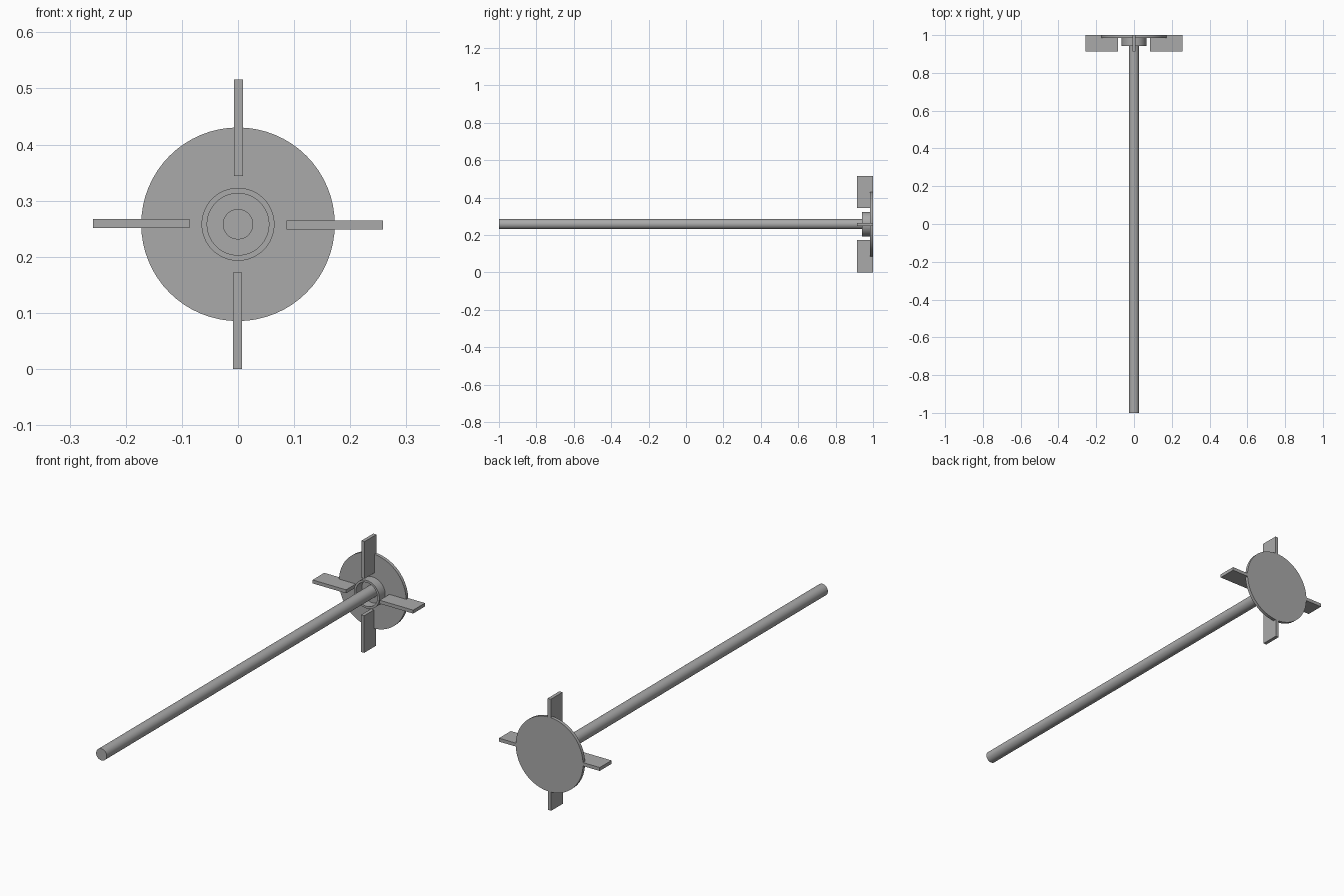
import bpy, bmesh, math
from mathutils import Matrix, Vector

cube = bpy.data.objects.get("Cube")
if cube:
    bpy.data.objects.remove(cube, do_unlink=True)

AXIS_Z = 0.258      # height of the shaft axis
BACK = 1.0          # rear face of the rotor
DISC_FRONT = 0.985

steel = bpy.data.materials.new("grey_steel")
steel.use_nodes = True
color = (0.4, 0.4, 0.4, 1)
steel.diffuse_color = color
steel.node_tree.nodes["Principled BSDF"].inputs["Base Color"].default_value = color


def finish(name, bm, smooth=False):
    bmesh.ops.recalc_face_normals(bm, faces=bm.faces)
    mesh = bpy.data.meshes.new(name)
    bm.to_mesh(mesh)
    bm.free()
    mesh.materials.append(steel)
    ob = bpy.data.objects.new(name, mesh)
    ob.location.z = AXIS_Z
    bpy.context.collection.objects.link(ob)
    if smooth:
        bpy.ops.object.select_all(action='DESELECT')
        ob.select_set(True)
        bpy.context.view_layer.objects.active = ob
        bpy.ops.object.shade_smooth_by_angle(angle=math.radians(30))
    return ob


def lathe(name, profile, sides=64):
    """Revolve (radius, y) points about the shaft axis."""
    bm = bmesh.new()
    verts = [bm.verts.new((r, y, 0)) for r, y in profile]
    edges = [bm.edges.new(pair) for pair in zip(verts, verts[1:])]
    bmesh.ops.spin(bm, geom=verts + edges, cent=(0, 0, 0), axis=(0, 1, 0),
                   angle=math.tau, steps=sides, use_duplicate=False)
    bmesh.ops.remove_doubles(bm, verts=bm.verts, dist=1e-5)
    return finish(name, bm, smooth=True)


def rod(name, radius, y0, y1):
    return lathe(name, [(0, y0), (radius, y0), (radius, y1), (0, y1)])


# Long shaft and back disc
rod("shaft", 0.027, -1.0, DISC_FRONT)
rod("disc", 0.1725, DISC_FRONT, BACK)

# Hollow collar around the shaft
lathe("hub_collar", [(0.055, DISC_FRONT), (0.055, 0.942),
                     (0.065, 0.942), (0.065, DISC_FRONT)])

# Four flat blades straddling the disc rim
size = Vector((0.172, 0.086, 0.016))
centre = Vector((0.172, BACK - size.y / 2, -0.001))
for i, side in enumerate(("left", "top", "right", "bottom")):
    bm = bmesh.new()
    bmesh.ops.create_cube(bm, size=1)
    bmesh.ops.scale(bm, vec=size, verts=bm.verts)
    bmesh.ops.translate(bm, vec=centre, verts=bm.verts)
    bmesh.ops.rotate(bm, cent=(0, 0, 0), verts=bm.verts,
                     matrix=Matrix.Rotation(-i * math.pi / 2, 3, 'Y'))
    finish(side + "_blade", bm)
